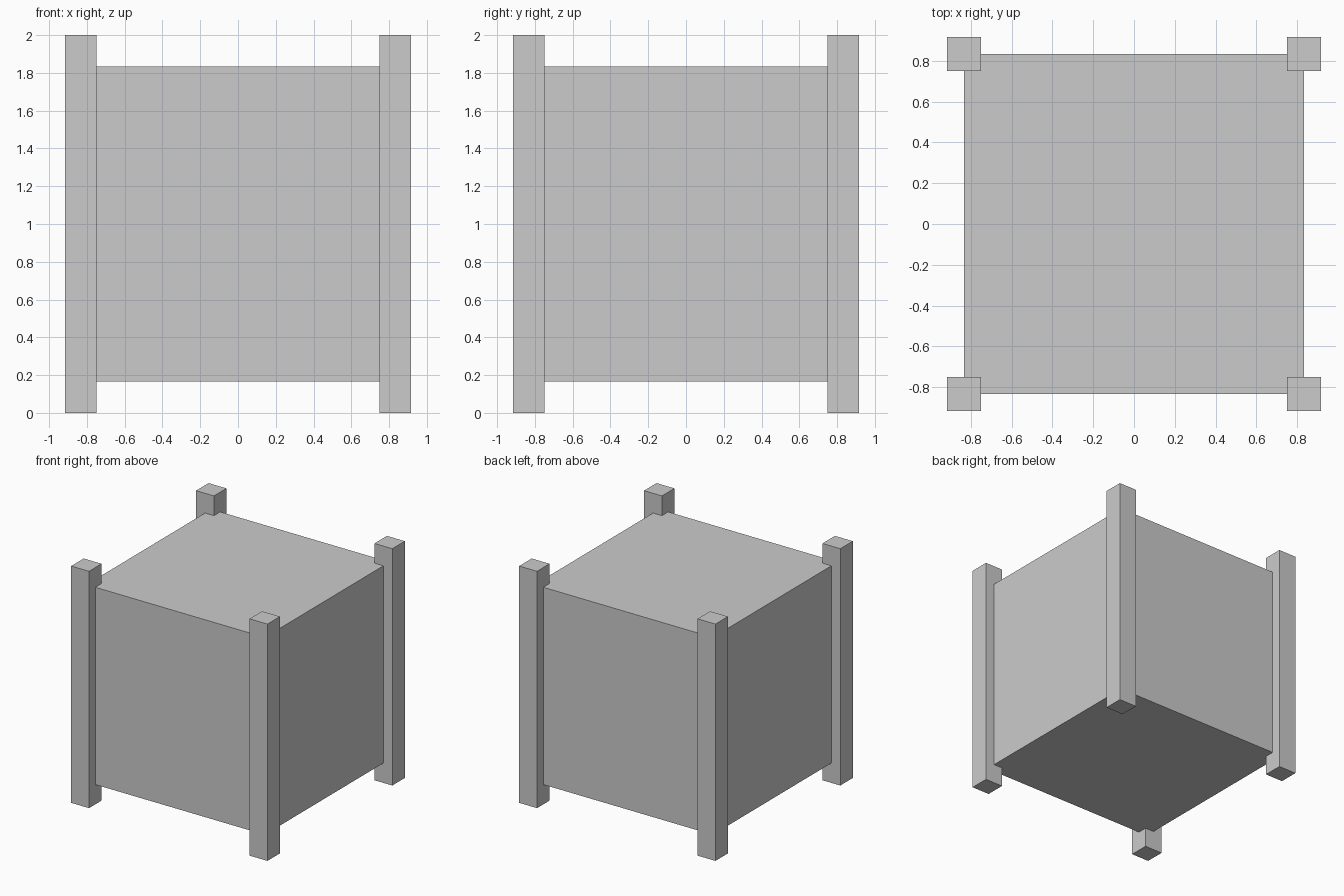
import bpy

if "Cube" in bpy.data.objects:
    bpy.data.objects.remove(bpy.data.objects["Cube"])

U = 1 / 6  # post thickness


def box(name, size, center):
    bpy.ops.mesh.primitive_cube_add(size=1, location=center)
    ob = bpy.context.object
    ob.name = name
    ob.scale = size
    bpy.ops.object.transform_apply(location=False, rotation=False, scale=True)
    return ob


# Main cube, raised off the ground
box("body", (10 * U, 10 * U, 10 * U), (0, 0, 1))

# Square posts centred on the body's vertical edges
for side, sx in (("left", -1), ("right", 1)):
    for end, sy in (("front", -1), ("back", 1)):
        box(f"{end}_{side}_post", (U, U, 2), (sx * 5 * U, sy * 5 * U, 1))
